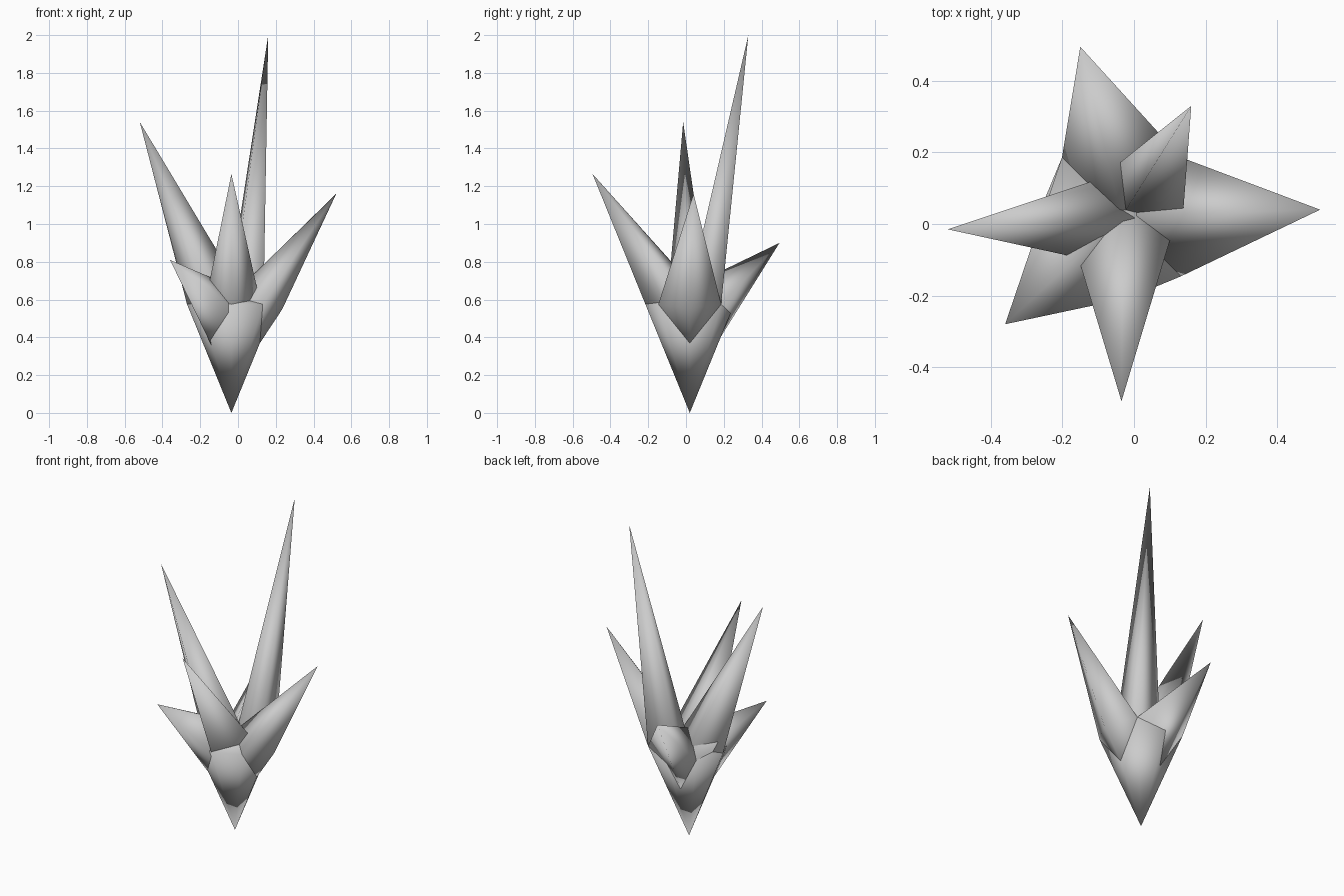
import bpy
import bmesh
from math import cos, sin, radians

cube = bpy.data.objects.get("Cube")
if cube:
    bpy.data.objects.remove(cube, do_unlink=True)

# Single pale grey material
grey = bpy.data.materials.new("pale_grey")
grey.use_nodes = True
colour = (0.6, 0.6, 0.6, 1)
grey.diffuse_color = colour
grey.node_tree.nodes["Principled BSDF"].inputs["Base Color"].default_value = colour

CX, CY = -0.035, 0.02      # axis of the body
RIM_Z, RIM_R = 0.575, 0.235


def rim(angle):
    a = radians(angle)
    return (CX + RIM_R * cos(a), CY + RIM_R * sin(a), RIM_Z)


def double_cone(name, tip, ring, foot):
    """Join a ring of points to a tip above and a foot below."""
    bm = bmesh.new()
    top, bottom = bm.verts.new(tip), bm.verts.new(foot)
    loop = [bm.verts.new(p if len(p) == 3 else (*p, RIM_Z)) for p in ring]
    for a, b in zip(loop, loop[1:] + loop[:1]):
        bm.faces.new((a, b, top))
        bm.faces.new((b, a, bottom))
    bmesh.ops.recalc_face_normals(bm, faces=bm.faces)
    for f in bm.faces:
        f.smooth = True
    mesh = bpy.data.meshes.new(name)
    bm.to_mesh(mesh)
    bm.free()
    mesh.materials.append(grey)
    obj = bpy.data.objects.new(name, mesh)
    bpy.context.collection.objects.link(obj)
    return obj


# Pointed lower body
double_cone("body", (CX, CY, 0.62), [rim(i * 45) for i in range(8)], (CX, CY, 0))

# Spikes: tip and the ring each one grows from, all rooted inside the body
root = (CX, CY, 0.14)
crown = (CX, CY, 0.67)
spikes = {
    "tall_back_spike": ((0.16, 0.33, 2.0),
                        [(CX, CY), (0.135, 0.0), rim(45), (-0.06, 0.155)]),
    "right_spike": ((-0.52, -0.015, 1.54),
                    [rim(180), (-0.13, -0.1), (0.06, 0.02), (-0.1, 0.125)]),
    "front_spike": ((-0.035, -0.495, 1.265),
                    [rim(270), (0.12, 0.02), (-0.03, 0.125), (-0.175, -0.03)]),
    "left_spike": ((0.52, 0.04, 1.16),
                   [rim(-45), (0.235, 0.02, 0.55), rim(45), (-0.08, 0.02)]),
    "low_back_spike": ((-0.15, 0.495, 0.9),
                       [rim(45), root, rim(135), crown]),
    "low_front_spike": ((-0.36, -0.28, 0.81),
                        [rim(135), root, rim(266), crown]),
}
for name, (tip, ring) in spikes.items():
    foot = (CX, CY, 0.2) if root in ring else root
    double_cone(name, tip, ring, foot)
